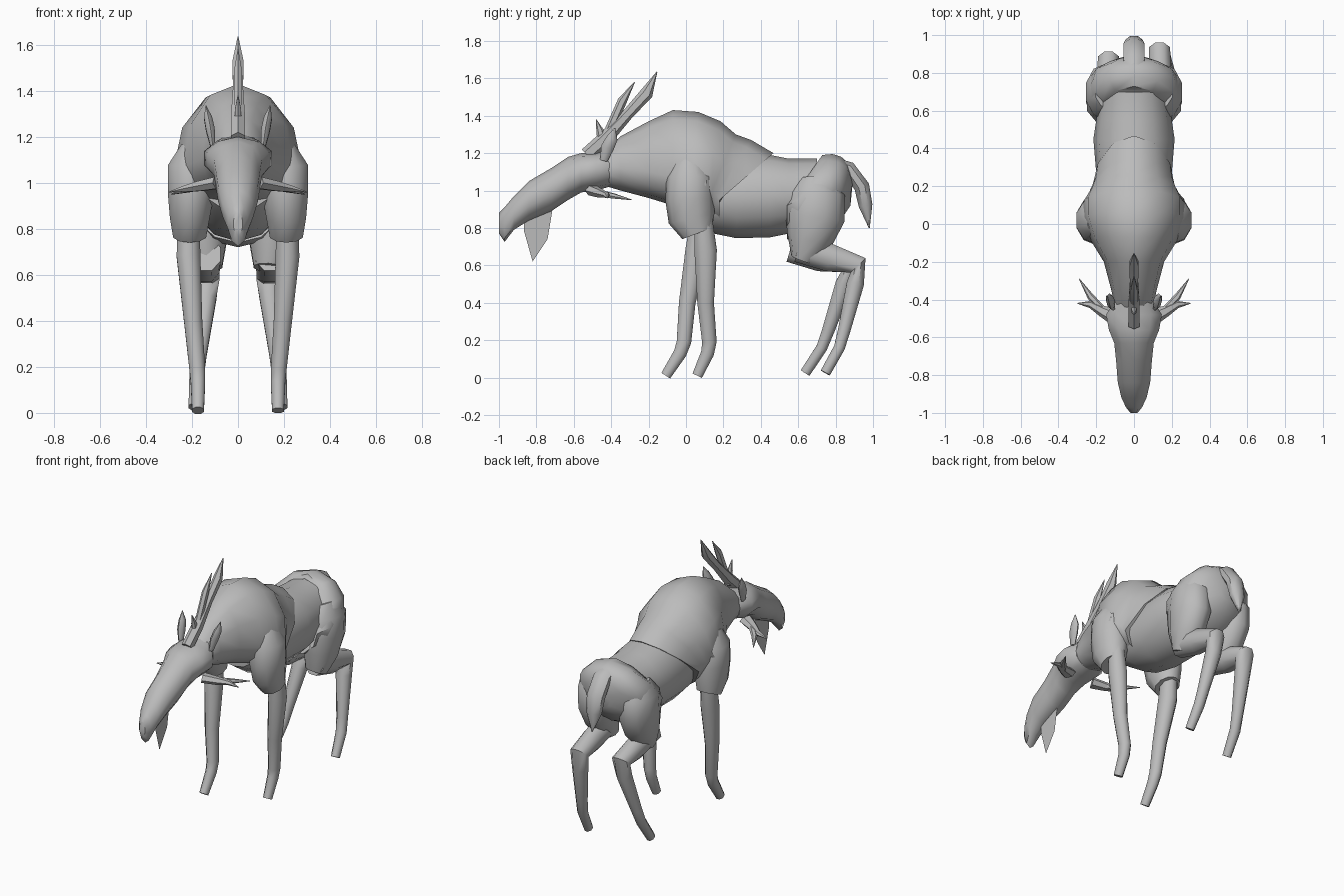
import bpy
import bmesh
import math
from mathutils import Vector

default_cube = bpy.data.objects.get("Cube")
if default_cube:
    bpy.data.objects.remove(default_cube, do_unlink=True)

grey = bpy.data.materials.new("plain grey")
grey.use_nodes = True
grey.diffuse_color = (.5, .5, .5, 1)
grey.node_tree.nodes["Principled BSDF"].inputs["Base Color"].default_value = grey.diffuse_color


def add_part(name, bm, angle=50):
    """Turn a bmesh into a smooth shaded object."""
    bmesh.ops.remove_doubles(bm, verts=bm.verts, dist=.0005)
    bmesh.ops.recalc_face_normals(bm, faces=bm.faces)
    mesh = bpy.data.meshes.new(name)
    bm.to_mesh(mesh)
    bm.free()
    mesh.materials.append(grey)
    part = bpy.data.objects.new(name, mesh)
    bpy.context.collection.objects.link(part)
    bpy.ops.object.select_all(action='DESELECT')
    part.select_set(True)
    bpy.context.view_layer.objects.active = part
    bpy.ops.object.shade_smooth_by_angle(angle=math.radians(angle))
    return part


def skin(name, rings):
    """Bridge equal rings of points and cap both ends."""
    bm = bmesh.new()
    loops = [[bm.verts.new(point) for point in ring] for ring in rings]
    count = len(loops[0])
    for first, second in zip(loops, loops[1:]):
        for i in range(count):
            j = (i + 1) % count
            bm.faces.new((first[i], first[j], second[j], second[i]))
    bm.faces.new(loops[0])
    bm.faces.new(loops[-1])
    return add_part(name, bm)


def shell(name, sections, sides=12):
    """Body shell; section = y, top, bottom, half width, widest height, upper lean."""
    rings = []
    for y, top, bottom, width, middle, lean in sections:
        ring = []
        for i in range(sides):
            turn = math.tau * i / sides
            rise = math.cos(turn)
            height = (top - middle) if rise > 0 else (middle - bottom)
            z = middle + rise * height
            ring.append((width * math.sin(turn), y + lean * max(0, z - middle), z))
        rings.append(ring)
    return skin(name, rings)


def tube(name, stations, sides=8, axis=(1, 0, 0)):
    """Limb along a path; station = x, y, z, radius along axis, radius across."""
    centres = [Vector(station[:3]) for station in stations]
    last = len(centres) - 1
    rings = []
    for k, station in enumerate(stations):
        tangent = (centres[min(k + 1, last)] - centres[max(k - 1, 0)]).normalized()
        side = Vector(axis)
        side = (side - tangent * side.dot(tangent)).normalized()
        across = tangent.cross(side)
        ring = []
        for i in range(sides):
            turn = math.tau * (i + .5) / sides
            ring.append(centres[k] + side * station[3] * math.cos(turn)
                        + across * station[4] * math.sin(turn))
        rings.append(ring)
    return skin(name, rings)


def placed(stations, sign, stride=0, reach=1):
    """Mirror a path to one side and swing its lower end along y."""
    return [(x * sign, y - stride * (1 - z / reach), z, a, b)
            for x, y, z, a, b in stations]


# Torso in three overlapping shells
shell("chest", [
    (-.45, 1.2, 1.03, .10, 1.1, 0),
    (-.35, 1.29, 1, .12, 1.12, 0),
    (-.2, 1.37, .96, .16, 1.1, 0),
    (-.07, 1.43, .92, .24, 1.07, 0),
    (.03, 1.42, .88, .28, 1.06, .1),
    (.1, 1.37, .85, .28, 1.03, .25),
    (.14, 1.3, .83, .25, 1, .42),
    (.16, 1.27, .81, .23, .98, .65),
    (.18, 1.2, .8, .22, .95, 1.15),
])
shell("belly", [
    (-.05, 1.15, .88, .15, .98, 0),
    (.1, 1.18, .78, .19, .97, 0),
    (.27, 1.2, .745, .2, .96, 0),
    (.45, 1.19, .75, .215, .97, 0),
    (.55, 1.17, .77, .2, .97, 0),
    (.7, 1.17, .82, .18, .97, 0),
])
shell("rump", [
    (.54, 1.19, .74, .2, .92, .7),
    (.6, 1.195, .72, .25, .95, .75),
    (.7, 1.18, .76, .25, .97, .62),
    (.78, 1.15, .8, .23, .98, .5),
    (.84, 1.1, .86, .15, .98, .35),
    (.88, 1.04, .92, .06, .98, .2),
])

# Head with a long drooping muzzle
shell("head", [
    (-.41, 1.22, 1.02, .11, 1.1, 0),
    (-.48, 1.2, 1, .155, 1.11, 0),
    (-.56, 1.2, .99, .14, 1.1, 0),
    (-.63, 1.18, .95, .11, 1.07, 0),
    (-.72, 1.12, .89, .10, 1.01, 0),
    (-.84, 1.05, .84, .09, .95, 0),
    (-.92, .97, .79, .07, .88, 0),
    (-.97, .91, .725, .045, .83, 0),
    (-1, .88, .77, .02, .82, 0),
], sides=10)

# Tail hanging from the rump
tube("tail", [
    (0, .79, 1.15, .05, .03),
    (0, .87, 1.12, .06, .04),
    (0, .94, 1.02, .06, .045),
    (0, .96, .92, .05, .04),
    (0, .98, .8, .003, .003),
])

# Thin beard plate under the jaw
beard = bmesh.new()
outline = [(-.87, .9), (-.865, .78), (-.82, .62), (-.74, .74), (-.71, .92)]
beard.faces.new([beard.verts.new((0, y, z)) for y, z in outline])
add_part("beard", beard)

# Central crest with its tines
tube("crest_main", [
    (0, -.53, 1.19, .035, .04),
    (0, -.43, 1.28, .035, .04),
    (0, -.31, 1.41, .025, .03),
    (0, -.21, 1.52, .028, .035),
    (0, -.155, 1.635, .002, .002),
], sides=6)
tube("crest_rear_tine", [
    (0, -.42, 1.3, .02, .025),
    (0, -.34, 1.48, .02, .025),
    (0, -.275, 1.58, .002, .002),
], sides=6)
tube("crest_front_tine", [
    (0, -.44, 1.23, .02, .03),
    (0, -.46, 1.32, .015, .02),
    (0, -.48, 1.38, .002, .002),
], sides=6)

shoulder = [
    (.19, .02, 1.16, .06, .08),
    (.2, .02, 1.07, .11, .125),
    (.205, .02, .95, .105, .13),
    (.21, .03, .85, .09, .125),
    (.21, .06, .77, .075, .085),
]
front_leg = [
    (.215, .09, .88, .05, .05),
    (.215, .105, .68, .056, .065),
    (.195, .105, .4, .043, .048),
    (.177, .125, .19, .037, .042),
    (.174, .115, .13, .034, .038),
    (.174, .06, .01, .028, .03),
]
thigh = [
    (.13, .7, 1.06, .08, .09),
    (.15, .7, .98, .11, .15),
    (.15, .69, .86, .11, .16),
    (.145, .66, .74, .10, .125),
    (.135, .62, .63, .07, .06),
]
hind_leg = [
    (.14, .6, .69, .07, .08),
    (.14, .77, .64, .065, .08),
    (.135, .92, .6, .06, .06),
    (.14, .905, .5, .05, .05),
    (.17, .845, .25, .036, .036),
    (.18, .82, .16, .034, .032),
    (.19, .745, .025, .027, .03),
]
ear = [
    (.11, -.44, 1.16, .012, .02),
    (.12, -.42, 1.23, .022, .035),
    (.13, -.395, 1.28, .02, .03),
    (.14, -.38, 1.335, .002, .002),
]
side_antler = [
    (.09, -.5, 1, .03, .045),
    (.17, -.46, .985, .025, .03),
    (.23, -.425, .975, .015, .02),
    (.3, -.42, .96, .002, .002),
]
side_tine = [
    (.16, -.46, .985, .02, .02),
    (.23, -.385, .97, .015, .018),
    (.29, -.29, .95, .002, .002),
]

# Paired parts; the right legs step a little further forward
for label, sign, step in (("left", 1, 0), ("right", -1, 1)):
    tube(label + "_shoulder", placed(shoulder, sign), sides=10)
    tube(label + "_front_leg", placed(front_leg, sign, .17 * step, .95))
    tube(label + "_thigh", placed(thigh, sign), sides=10)
    tube(label + "_hind_leg", placed(hind_leg, sign, .11 * step, 1.1))
    tube(label + "_ear", placed(ear, sign), sides=6)
    tube(label + "_side_antler", placed(side_antler, sign), 6, (0, 0, 1))
    tube(label + "_side_tine", placed(side_tine, sign), 6, (0, 0, 1))
